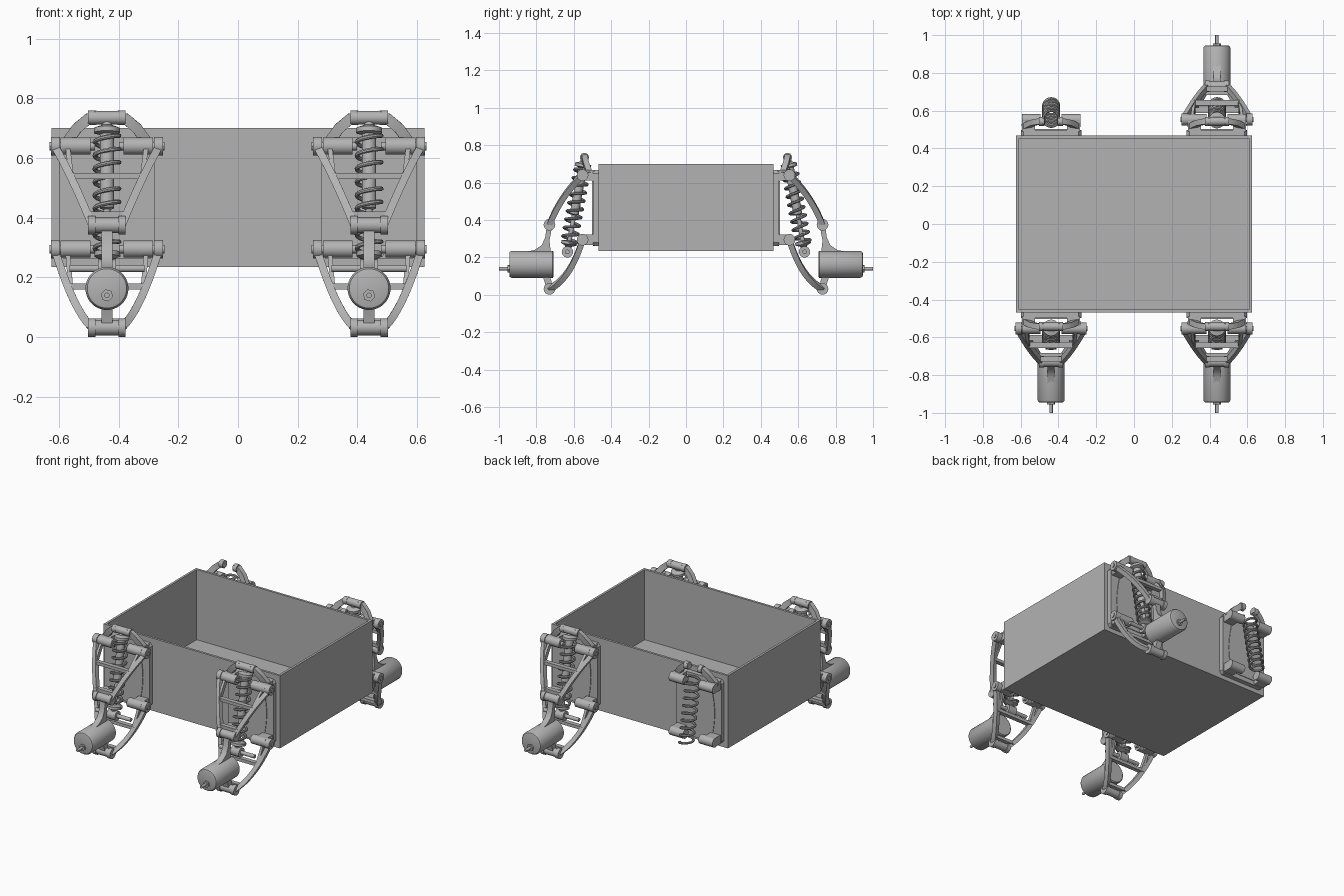
import bpy, bmesh, math
from mathutils import Vector

if "Cube" in bpy.data.objects:
    bpy.data.objects.remove(bpy.data.objects["Cube"])

grey = bpy.data.materials.new("mid grey")
grey.use_nodes = True
grey.diffuse_color = (0.45, 0.45, 0.45, 1)
grey.node_tree.nodes["Principled BSDF"].inputs["Base Color"].default_value = (0.45, 0.45, 0.45, 1)


def finish(name, bm, smooth=False):
    bmesh.ops.recalc_face_normals(bm, faces=bm.faces)
    me = bpy.data.meshes.new(name)
    bm.to_mesh(me)
    bm.free()
    me.materials.append(grey)
    ob = bpy.data.objects.new(name, me)
    bpy.context.collection.objects.link(ob)
    if smooth:
        bpy.ops.object.select_all(action='DESELECT')
        ob.select_set(True)
        bpy.context.view_layer.objects.active = ob
        bpy.ops.object.shade_smooth_by_angle(angle=math.radians(35))
    return ob


def skin(bm, rings):
    """Bridge a row of point rings and cap both ends."""
    rows = [[bm.verts.new(p) for p in ring] for ring in rings]
    n = len(rows[0])
    for a, b in zip(rows, rows[1:]):
        for i in range(n):
            bm.faces.new((a[i], a[(i + 1) % n], b[(i + 1) % n], b[i]))
    bm.faces.new(rows[0])
    bm.faces.new(rows[-1])


def lathe(name, a, b, profile, sides=24):
    """Turned part along a-b; profile holds (fraction, radius)."""
    axis = (b - a).normalized()
    s = axis.orthogonal().normalized()
    t = axis.cross(s)
    angles = [math.tau * i / sides for i in range(sides)]
    bm = bmesh.new()
    skin(bm, [[a.lerp(b, f) + (s * math.cos(q) + t * math.sin(q)) * r for q in angles]
              for f, r in profile])
    return finish(name, bm, True)


def rod(name, a, b, r, sides=24):
    return lathe(name, a, b, [(0, r), (1, r)], sides)


def bar(name, pts, width, depth):
    """Rectangular section swept along a path, its depth facing outward."""
    rings = []
    for i, p in enumerate(pts):
        t = (pts[min(i + 1, len(pts) - 1)] - pts[max(i - 1, 0)]).normalized()
        s = t.cross(Vector((0, 1, 0))).normalized()
        n = t.cross(s)
        rings.append([p + s * (width / 2 * x) + n * (depth / 2 * y)
                      for x, y in ((-1, -1), (1, -1), (1, 1), (-1, 1))])
    bm = bmesh.new()
    skin(bm, rings)
    return finish(name, bm, True)


def prism(name, pts, offset):
    bm = bmesh.new()
    skin(bm, [pts, [p + offset for p in pts]])
    return finish(name, bm, True)


def block(name, lo, hi):
    pts = [Vector((x, y, lo[2])) for x, y in
           ((lo[0], lo[1]), (hi[0], lo[1]), (hi[0], hi[1]), (lo[0], hi[1]))]
    return prism(name, pts, Vector((0, 0, hi[2] - lo[2])))


def coil(name, a, b, radius, wire, turns):
    axis = (b - a).normalized()
    s = Vector((1, 0, 0))
    t = axis.cross(s)
    cu = bpy.data.curves.new(name, 'CURVE')
    cu.dimensions = '3D'
    cu.bevel_depth = wire
    cu.bevel_resolution = 2
    cu.use_fill_caps = True
    sp = cu.splines.new('POLY')
    n = turns * 20
    sp.points.add(n)
    for i, pt in enumerate(sp.points):
        q = math.tau * turns * i / n
        pt.co = (*(a.lerp(b, i / n) + (s * math.cos(q) + t * math.sin(q)) * radius), 1)
    tmp = bpy.data.objects.new(name + " path", cu)
    bpy.context.collection.objects.link(tmp)
    bpy.context.view_layer.update()
    bm = bmesh.new()
    bm.from_mesh(tmp.evaluated_get(bpy.context.evaluated_depsgraph_get()).to_mesh())
    bpy.data.objects.remove(tmp)
    return finish(name, bm, True)


def arm(tag, P, start, ctrl, end, crossbars):
    """A-shaped link bowed in side view, with ears inside and a clevis outside."""
    def at(u, t):
        v, z = [(1 - t) ** 2 * a + 2 * t * (1 - t) * c + t * t * b
                for a, c, b in zip(start, ctrl, end)]
        return P(u, v, z)

    def half(t):
        return 0.175 - 0.125 * t

    for s, side in ((-1, "right"), (1, "left")):
        bar(f"{tag}_leg_{side}", [at(s * half(i / 10), i / 10) for i in range(11)], 0.026, 0.03)
        bar(f"{tag}_prong_{side}", [at(s * (0.132 - 0.03 * i / 10), i / 10) for i in range(5)],
            0.016, 0.024)
        rod(f"{tag}_ear_{side}", P(s * 0.157, *start), P(s * 0.188, *start), 0.031)
        rod(f"{tag}_pin_{side}", P(s * 0.04, *start), P(s * 0.193, *start), 0.014)
        rod(f"{tag}_cheek_{side}", P(s * 0.038, *end), P(s * 0.063, *end), 0.031)
    for i, t in enumerate(crossbars):
        bar(f"{tag}_crossbar_{i}", [at(-half(t), t), at(half(t), t)], 0.02, 0.028)
    rod(f"{tag}_knuckle", P(-0.04, *end), P(0.04, *end), 0.026)


def corner(tag, cx, sy, complete):
    def P(u, v, z):
        return Vector((cx + u, sy * v, z))

    # Mounting plate with a waisted raised pad
    plate = [(-0.16, 0.28), (-0.145, 0.262), (0.145, 0.262), (0.16, 0.28),
             (0.16, 0.65), (0.145, 0.668), (-0.145, 0.668), (-0.16, 0.65)]
    prism(f"{tag}_plate", [P(u, 0.468, z) for u, z in plate], Vector((0, sy * 0.03, 0)))
    edge = [(0.095 + 0.02 * math.sin(math.pi * i / 8), 0.29 + 0.04 * i) for i in range(9)]
    pad = edge + [(-u, z) for u, z in reversed(edge)]
    prism(f"{tag}_pad", [P(u, 0.496, z) for u, z in pad], Vector((0, sy * 0.006, 0)))

    # Hinge lugs and the tower that holds the damper
    for s, side in ((-1, "right"), (1, "left")):
        for z, level in ((0.64, "upper"), (0.295, "lower")):
            rod(f"{tag}_{level}_lug_{side}", P(s * 0.055, 0.553, z), P(s * 0.155, 0.553, z), 0.029)
            block(f"{tag}_{level}_lug_web_{side}", P(s * 0.085, 0.49, z - 0.028),
                  P(s * 0.153, 0.553, z + 0.028))
        bar(f"{tag}_tower_{side}", [P(s * u, v, z) for u, v, z in
            ((0.14, 0.515, 0.645), (0.1, 0.535, 0.7), (0.062, 0.543, 0.732), (0.035, 0.543, 0.738))],
            0.036, 0.03)
        rod(f"{tag}_tower_boss_{side}", P(s * 0.035, 0.543, 0.735), P(s * 0.063, 0.543, 0.735), 0.024)

    # Coil spring
    top, low = P(0, 0.543, 0.735), P(0, 0.634, 0.23)
    coil(f"{tag}_spring", top.lerp(low, 0.12), top.lerp(low, 0.91), 0.041, 0.0075, 9)
    if not complete:
        return

    # Damper inside the spring
    rod(f"{tag}_damper_top_eye", P(-0.035, 0.543, 0.735), P(0.035, 0.543, 0.735), 0.023)
    lathe(f"{tag}_damper_body", top, low, [(0, 0.014), (0.05, 0.018), (0.07, 0.044), (0.1, 0.044),
          (0.11, 0.024), (0.6, 0.024), (0.61, 0.012), (0.88, 0.012), (0.89, 0.042),
          (0.92, 0.042), (0.94, 0.018), (1, 0.018)])
    rod(f"{tag}_damper_low_eye", P(-0.03, 0.634, 0.23), P(0.03, 0.634, 0.23), 0.03)
    rod(f"{tag}_damper_pin", P(-0.125, 0.634, 0.23), P(0.125, 0.634, 0.23), 0.012)

    # Upper and lower links
    arm(f"{tag}_upper_arm", P, (0.553, 0.64), (0.67, 0.53), (0.73, 0.375), (0.42, 0.88))
    arm(f"{tag}_lower_arm", P, (0.553, 0.295), (0.615, 0.09), (0.73, 0.032), (0.35, 0.85))

    # Upright carrying the hub motor
    fin = [(0.715, 0.37), (0.745, 0.365), (0.752, 0.31), (0.772, 0.265), (0.81, 0.24),
           (0.88, 0.225), (0.72, 0.2), (0.73, 0.29)]
    prism(f"{tag}_upright", [P(-0.019, v, z) for v, z in fin], Vector((0.038, 0, 0)))
    bar(f"{tag}_upright_foot", [P(0, 0.73, 0.032), P(0, 0.737, 0.07), P(0, 0.755, 0.12)], 0.038, 0.036)
    lathe(f"{tag}_motor", P(0, 0.708, 0.163), P(0, 0.945, 0.163),
          [(0, 0.066), (0.02, 0.072), (0.95, 0.072), (0.99, 0.066), (1, 0.06)], 40)
    rod(f"{tag}_shaft_nut", P(0, 0.94, 0.14), P(0, 0.955, 0.14), 0.021, 6)
    rod(f"{tag}_shaft", P(0, 0.94, 0.14), P(0, 1.0, 0.14), 0.009)


# Open body tray
X, Y, Z0, Z1, T = 0.625, 0.468, 0.235, 0.7, 0.015
block("tray_floor", (-X, -Y, Z0), (X, Y, Z0 + T))
for s, side in ((-1, "right"), (1, "left")):
    block(f"tray_wall_{side}", (s * (X - T), -Y, Z0), (s * X, Y, Z1))
for s, side in ((-1, "front"), (1, "back")):
    block(f"tray_wall_{side}", (T - X, s * (Y - T), Z0), (X - T, s * Y, Z1))

# Four corners; the right rear one carries only its mount and spring
for sy, end in ((-1, "front"), (1, "back")):
    for sx, side in ((-1, "right"), (1, "left")):
        corner(f"{end}_{side}", 0.439 * sx, sy, (sx, sy) != (-1, 1))
